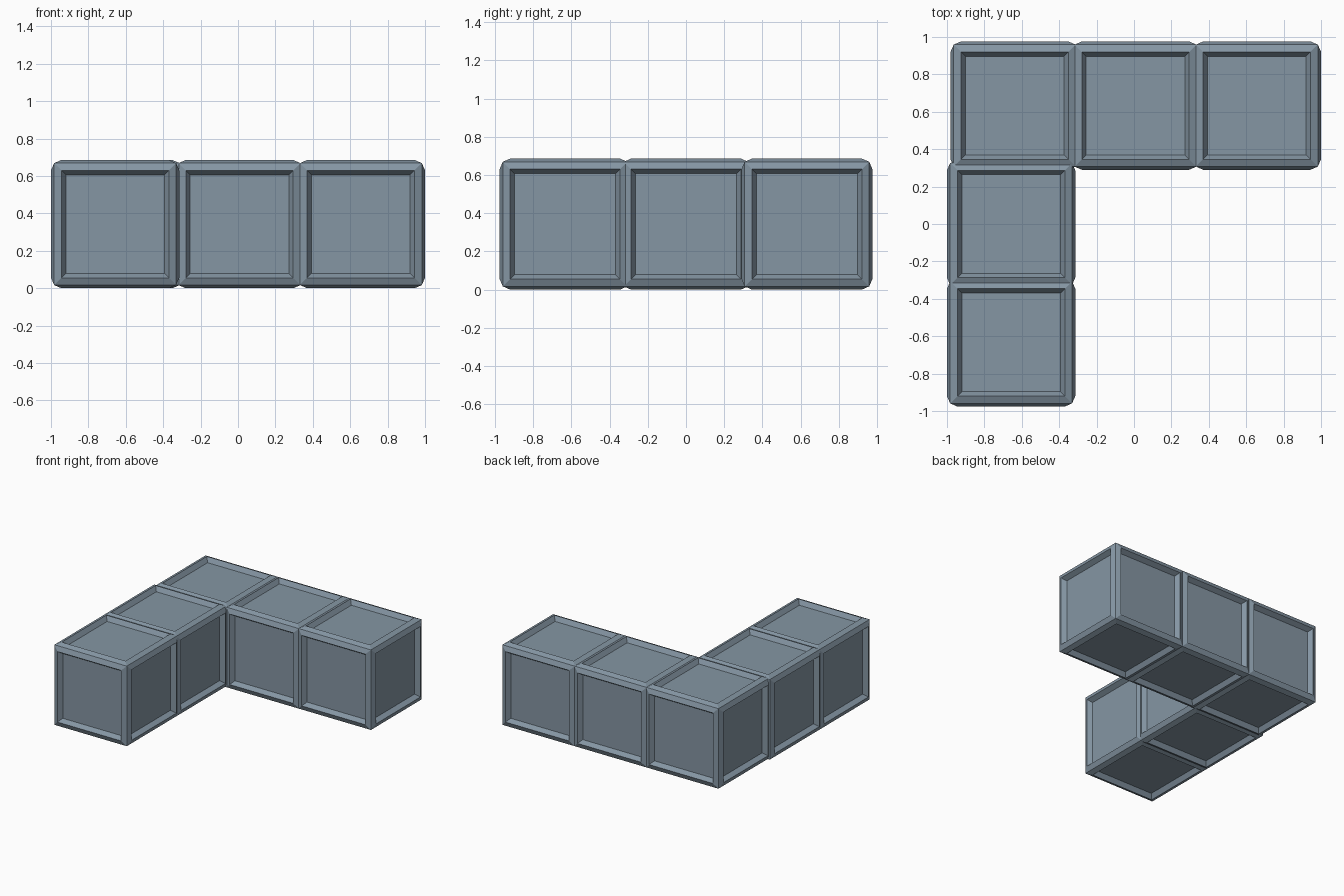
import bpy, bmesh

if "Cube" in bpy.data.objects:
    bpy.data.objects.remove(bpy.data.objects["Cube"])

# single slate blue-grey colour
slate = bpy.data.materials.new("slate_blue")
slate.diffuse_color = (0.235, 0.305, 0.37, 1)
slate.use_nodes = True
slate.node_tree.nodes["Principled BSDF"].inputs["Base Color"].default_value = slate.diffuse_color

CORE = 0.652      # corner-to-corner size of each cube
RAISE = 0.017     # how far the panel rims stand proud of the corners
ZC = CORE / 2 + RAISE


def panel_block(name, x, y):
    """Cube with a sloped rim and a recessed panel on all six sides."""
    bm = bmesh.new()
    bmesh.ops.create_cube(bm, size=CORE)
    sides = list(bm.faces)
    # sloped frame rising to the rim
    bmesh.ops.inset_individual(bm, faces=sides, thickness=0.055, depth=RAISE)
    # bevelled walls down to the sunken panel
    bmesh.ops.inset_individual(bm, faces=sides, thickness=0.033, depth=-0.036)
    bmesh.ops.recalc_face_normals(bm, faces=bm.faces)
    mesh = bpy.data.meshes.new(name)
    bm.to_mesh(mesh)
    bm.free()
    mesh.materials.append(slate)
    ob = bpy.data.objects.new(name, mesh)
    ob.location = (x, y, ZC)
    bpy.context.collection.objects.link(ob)


# back row of three blocks
for name, x in (("corner_block", -0.638), ("back_middle_block", 0.008), ("back_right_block", 0.657)):
    panel_block(name, x, 0.633)

# left arm of two blocks, stepped slightly outward
for name, y in (("left_middle_block", 0.0), ("left_front_block", -0.633)):
    panel_block(name, -0.657, y)
